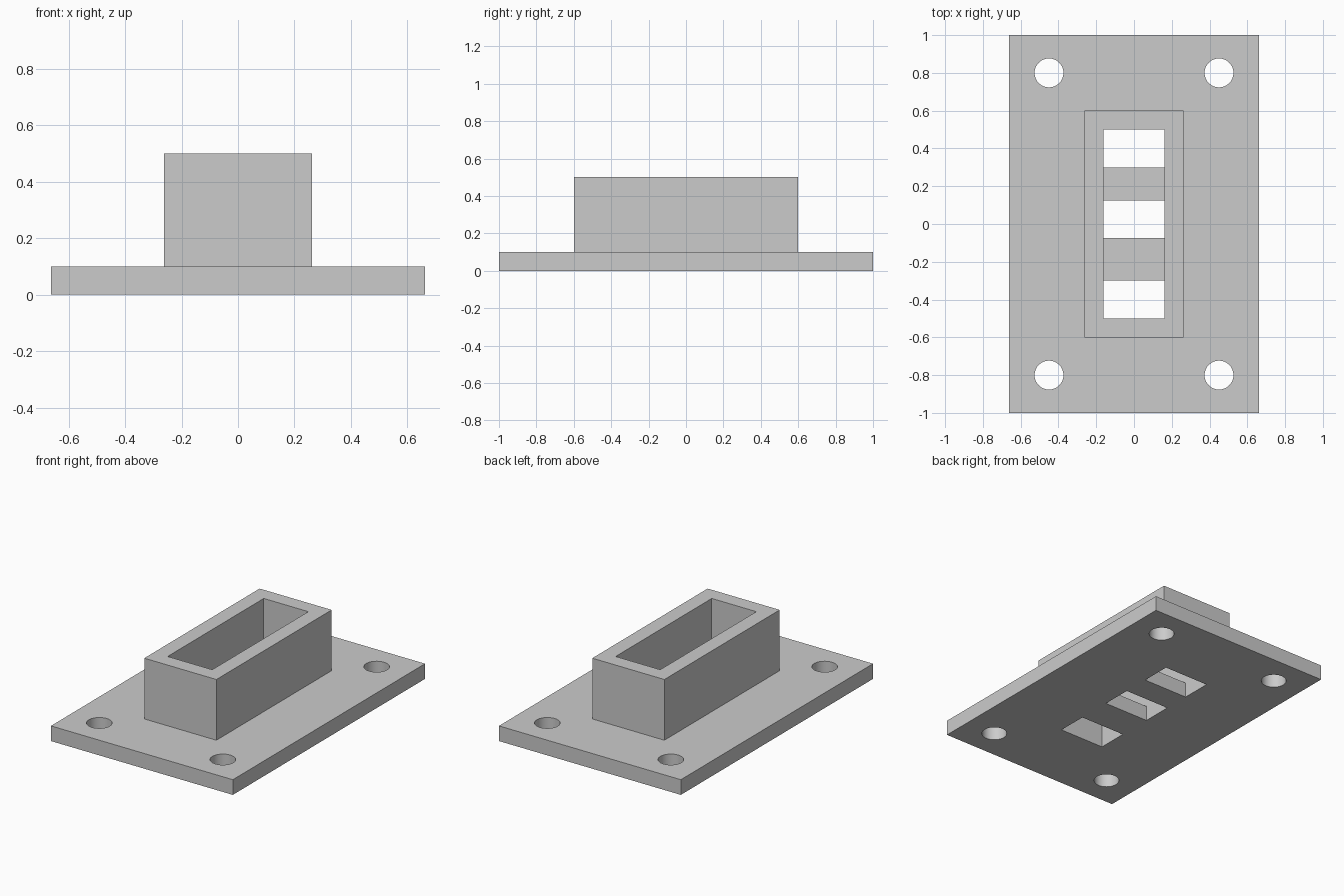
import bpy
import bmesh

cube = bpy.data.objects.get("Cube")
if cube:
    bpy.data.objects.remove(cube, do_unlink=True)

grey = bpy.data.materials.new("light_grey")
grey.use_nodes = True
colour = (0.6, 0.6, 0.6, 1)
grey.diffuse_color = colour
grey.node_tree.nodes["Principled BSDF"].inputs["Base Color"].default_value = colour


def finish(name, bm):
    bmesh.ops.recalc_face_normals(bm, faces=bm.faces)
    mesh = bpy.data.meshes.new(name)
    bm.to_mesh(mesh)
    bm.free()
    mesh.materials.append(grey)
    obj = bpy.data.objects.new(name, mesh)
    bpy.context.collection.objects.link(obj)
    return obj


def add_box(bm, x, y0, y1, z0, z1):
    """Box spanning -x..x, y0..y1, z0..z1."""
    for v in bmesh.ops.create_cube(bm, size=1)["verts"]:
        v.co.x *= 2 * x
        v.co.y = y1 if v.co.y > 0 else y0
        v.co.z = z1 if v.co.z > 0 else z0


def cut(target, cutter):
    cutter.hide_render = True
    mod = target.modifiers.new(cutter.name, 'BOOLEAN')
    mod.operation = 'DIFFERENCE'
    mod.solver = 'EXACT'
    mod.object = cutter
    bpy.context.view_layer.objects.active = target
    bpy.ops.object.modifier_apply(modifier=mod.name)
    bpy.data.objects.remove(cutter, do_unlink=True)


TOP, PLATE = 0.5, 0.1
OUTER_X, OUTER_Y = 0.2625, 0.6
INNER_X, INNER_Y = 0.1625, 0.5

# Flanged body: stepped solid of base plate and rectangular collar
bm = bmesh.new()
add_box(bm, 0.6625, -1, 1, 0, PLATE)
body = finish("flanged_socket", bm)
bm = bmesh.new()
add_box(bm, OUTER_X, -OUTER_Y, OUTER_Y, PLATE / 2, TOP)
collar = finish("collar", bm)
join = body.modifiers.new("join", 'BOOLEAN')
join.operation = 'UNION'
join.solver = 'EXACT'
join.object = collar
bpy.context.view_layer.objects.active = body
bpy.ops.object.modifier_apply(modifier=join.name)
bpy.data.objects.remove(collar, do_unlink=True)

# Open pocket inside the collar, down to the plate
bm = bmesh.new()
add_box(bm, INNER_X, -INNER_Y, INNER_Y, PLATE, TOP + 0.2)
cut(body, finish("pocket_cutter", bm))

# Three slots through the pocket floor
bm = bmesh.new()
for start in (-0.5, -0.075, 0.3):
    add_box(bm, INNER_X, start, start + 0.2, -0.1, PLATE + 0.1)
cut(body, finish("slot_cutter", bm))

# Four round corner bolt holes
bm = bmesh.new()
for x in (-0.45, 0.45):
    for y in (-0.8, 0.8):
        made = bmesh.ops.create_cone(bm, cap_ends=True, segments=48, radius1=0.0765,
                                     radius2=0.0765, depth=0.4)
        bmesh.ops.translate(bm, verts=made["verts"], vec=(x, y, PLATE / 2))
cut(body, finish("bolt_hole_cutter", bm))

bpy.ops.object.select_all(action='DESELECT')
body.select_set(True)
bpy.context.view_layer.objects.active = body
bpy.ops.object.shade_smooth_by_angle()
